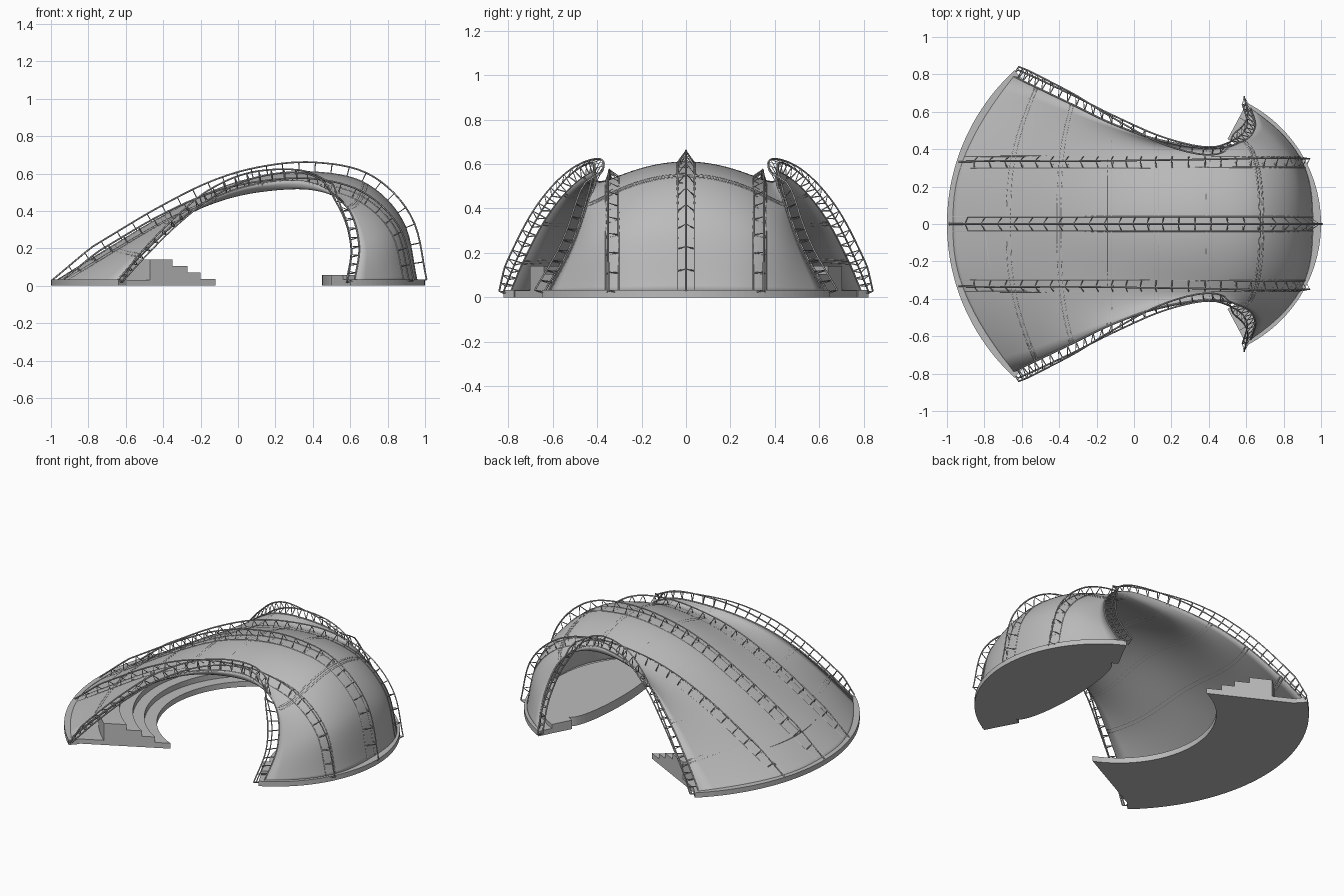
import bpy, bmesh
from math import sin, cos, pi, radians, atan2
from mathutils import Vector

cube = bpy.data.objects.get("Cube")
if cube:
    bpy.data.objects.remove(cube, do_unlink=True)

# One grey for everything
GREY = bpy.data.materials.new("light grey")
GREY.use_nodes = True
GREY.diffuse_color = (.5, .5, .5, 1)
GREY.node_tree.nodes["Principled BSDF"].inputs["Base Color"].default_value = (.5, .5, .5, 1)


def add_object(name, mesh):
    mesh.materials.clear()
    mesh.materials.append(GREY)
    ob = bpy.data.objects.new(name, mesh)
    bpy.context.collection.objects.link(ob)
    return ob


def add_bmesh(name, bm):
    mesh = bpy.data.meshes.new(name)
    bmesh.ops.recalc_face_normals(bm, faces=bm.faces)
    bm.to_mesh(mesh)
    bm.free()
    return add_object(name, mesh)


# Arch lines of the shell: ridge, quarter line and free edge
RIDGE = [(-.98, 0, .02), (-.67, 0, .21), (-.4, 0, .37), (-.13, 0, .505), (.12, 0, .58),
         (.4, 0, .605), (.68, 0, .545), (.88, 0, .34), (.955, 0, .02)]
QUARTER = [(-.93, .33, .02), (-.65, .33, .19), (-.39, .33, .34), (-.13, .33, .455), (.12, .33, .515),
           (.4, .33, .53), (.65, .33, .465), (.83, .33, .29), (.9, .33, .02)]
EDGE = [(-.65, .79, .02), (-.52, .73, .16), (-.33, .64, .335), (-.13, .545, .465), (.12, .455, .545),
        (.39, .41, .55), (.58, .44, .42), (.645, .515, .22), (.62, .62, .02)]
BAYS = len(RIDGE) - 1
SQ = .36  # squared section parameter of the quarter line


def spline(points, u):
    p = [Vector(q) for q in points]
    p = [2 * p[0] - p[1]] + p + [2 * p[-1] - p[-2]]
    i = min(max(int(u), 0), BAYS - 1)
    t = u - i
    a, b, c, d = p[i:i + 4]
    return .5 * (2 * b + (c - a) * t + (2 * a - 5 * b + 4 * c - d) * t ** 2
                 + (3 * b - a - 3 * c + d) * t ** 3)


def shell_point(u, s):
    """Symmetric section through the three arch lines; s runs from -1 to 1."""
    r, q, e = (spline(line, u) for line in (RIDGE, QUARTER, EDGE))

    def even(k):
        c = ((q[k] - r[k]) - SQ * (e[k] - r[k])) / (SQ * SQ - SQ)
        b = e[k] - r[k] - c
        return r[k] + b * s ** 2 + c * s ** 4
    m = SQ ** .5
    a = (q.y - m ** 3 * e.y) / (m - m ** 3)
    return Vector((even(0), a * s + (e.y - a) * s ** 3, even(2)))


def shell_frame(u, s):
    d = .01
    p = shell_point(u, s)
    along = shell_point(min(u + d, BAYS), s) - shell_point(max(u - d, 0), s)
    across = (shell_point(u, s + d) - shell_point(u, s - d)).normalized()
    return p, across, along.cross(across).normalized()


# Canopy skin
NU, NS = 80, 40
bm = bmesh.new()
grid = [[bm.verts.new(shell_point(BAYS * i / NU, 2 * j / NS - 1)) for j in range(NS + 1)]
        for i in range(NU + 1)]
for i in range(NU):
    for j in range(NS):
        bm.faces.new((grid[i][j], grid[i + 1][j], grid[i + 1][j + 1], grid[i][j + 1]))
skin = add_bmesh("canopy_skin", bm)
for f in skin.data.polygons:
    f.use_smooth = True
solid = skin.modifiers.new("thickness", 'SOLIDIFY')
solid.thickness = .008
solid.offset = 0


def tubes(name, paths, radius):
    """Square tubes along a list of paths, joined in one mesh."""
    curve = bpy.data.curves.new(name, 'CURVE')
    curve.dimensions = '3D'
    curve.bevel_depth = radius
    curve.bevel_resolution = 0
    curve.use_fill_caps = True
    for path in paths:
        sp = curve.splines.new('POLY')
        sp.points.add(len(path) - 1)
        for pt, co in zip(sp.points, path):
            pt.co = (*co, 1)
    tmp = bpy.data.objects.new(name, curve)
    bpy.context.collection.objects.link(tmp)
    deps = bpy.context.evaluated_depsgraph_get()
    mesh = bpy.data.meshes.new_from_object(tmp.evaluated_get(deps))
    bpy.data.objects.remove(tmp, do_unlink=True)
    add_object(name, mesh)


def truss(name, s, corners, bays):
    """Triangular truss; corners are (across, outward) offsets, tapered at the seating foot."""
    chords = [[], [], []]
    for i in range(bays * 2 + 1):
        u = BAYS * i / (bays * 2)
        p, across, n = shell_frame(u, s)
        taper = min(1, .3 + u)
        for chord, (side, out) in zip(chords, corners):
            chord.append(p + across * side + n * out * taper)
    tubes(name + "_chords", chords, .0045)
    a, b, c = chords
    tubes(name + "_frames", [[a[i], b[i], c[i], a[i]] for i in range(0, bays * 2 + 1, 2)], .003)


truss("ridge_truss", 0, [(-.038, .002), (.038, .002), (0, .055)], 27)
for side, label in ((1, "left"), (-1, "right")):
    truss(label + "_quarter_truss", side * SQ ** .5, [(-.032, .002), (.032, .002), (0, .045)], 26)
    truss(label + "_edge_truss", side,
          [(0, .004), (side * .045, -.005), (side * .06, .035)], 34)

# Paired purlins across the skin
purlins = []
for k in range(1, 7):
    for off in (-.04, .04):
        purlins.append([shell_point(k + off, j / 20 - 1) for j in range(41)])
tubes("purlins", purlins, .006)


def prism(name, outline, height):
    bm = bmesh.new()
    face = bm.faces.new([bm.verts.new((x, y, 0)) for x, y in outline])
    ext = bmesh.ops.extrude_face_region(bm, geom=[face])
    bmesh.ops.translate(bm, vec=(0, 0, height),
                        verts=[v for v in ext["geom"] if isinstance(v, bmesh.types.BMVert)])
    # The extruded region leaves its start face open
    bmesh.ops.holes_fill(bm, edges=bm.edges)
    return add_bmesh(name, bm)


def arc(cx, r, limit, facing, n=48):
    return [(cx + facing * r * cos(limit * (2 * i / n - 1)), r * sin(limit * (2 * i / n - 1)))
            for i in range(n + 1)]


# Raked seating: concentric terraces with slanted ends
SEAT_X = .114


def end_y(x):
    return .52 - .52 * (x + .12)


def end_arc(x):
    reach = Vector((SEAT_X - x, end_y(x)))
    return arc(SEAT_X, reach.length, atan2(reach.y, reach.x), -1)


def terrace(name, x_in, x_out, height):
    prism(name, end_arc(x_out) + end_arc(x_in)[::-1], height)


terrace("seating_floor", -.12, -.63, .03)
steps = [-.12, -.2, -.27, -.35, -.47]
for i in range(4):
    terrace(f"seating_terrace_{i + 1}", steps[i], steps[i + 1], .035 * (i + 1))

# Kerbs under both feet of the canopy
prism("seating_kerb", arc(SEAT_X, 1.114, radians(47.5), -1)
      + arc(SEAT_X, 1.05, radians(47.5), -1)[::-1], .032)
prism("stage_kerb", arc(.272, .728, radians(63), 1)
      + arc(.272, .6, radians(63), 1)[::-1], .032)

# Stage with a bowed front between two projecting corners
bow = [(.54 - .09 * cos(pi * t / 24), -.43 * sin(pi * t / 24)) for t in range(-12, 13)]
prism("stage", arc(.272, .64, radians(63), 1) + [(.5, .454)] + bow + [(.5, -.454)], .058)
